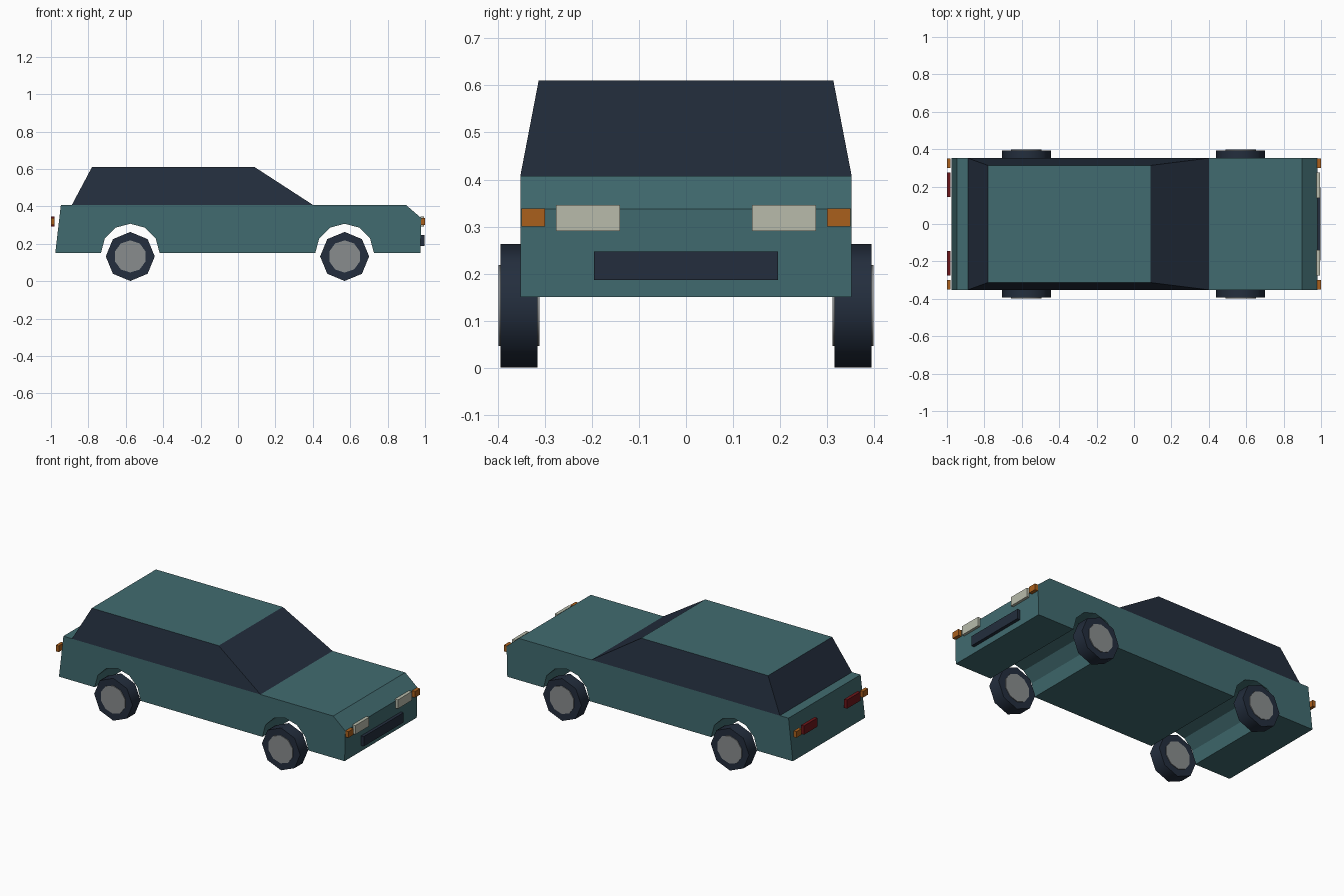
import bpy, bmesh, math
from mathutils import Matrix

cube = bpy.data.objects.get("Cube")
if cube:
    bpy.data.objects.remove(cube, do_unlink=True)


def material(name, rgb):
    m = bpy.data.materials.new(name)
    m.use_nodes = True
    m.diffuse_color = (*rgb, 1)
    bsdf = next(n for n in m.node_tree.nodes if n.type == 'BSDF_PRINCIPLED')
    bsdf.inputs["Base Color"].default_value = (*rgb, 1)
    bsdf.inputs["Roughness"].default_value = 0.8
    return m


teal = material("teal paint", (0.053, 0.148, 0.162))
dark = material("dark navy", (0.017, 0.027, 0.047))
grey = material("hub grey", (0.25, 0.265, 0.27))
cream = material("headlight cream", (0.48, 0.50, 0.41))
amber = material("indicator amber", (0.40, 0.115, 0.012))
red = material("tail light red", (0.15, 0.008, 0.010))


def finish(name, bm, *mats):
    bmesh.ops.recalc_face_normals(bm, faces=bm.faces)
    mesh = bpy.data.meshes.new(name)
    bm.to_mesh(mesh)
    bm.free()
    for m in mats:
        mesh.materials.append(m)
    obj = bpy.data.objects.new(name, mesh)
    bpy.context.collection.objects.link(obj)
    return obj


def box(name, x, y, z, mat):
    """Box from three (min, max) ranges."""
    bm = bmesh.new()
    bmesh.ops.create_cube(bm, size=1)
    for v in bm.verts:
        v.co = [r[0] if c < 0 else r[1] for c, r in zip(v.co, (x, y, z))]
    return finish(name, bm, mat)


def disc(name, radius, width, sides, loc, mat):
    """Cylinder lying along y with one corner pointing up."""
    bm = bmesh.new()
    bmesh.ops.create_cone(bm, cap_ends=True, segments=sides, radius1=radius,
                          radius2=radius, depth=width,
                          matrix=Matrix.Translation(loc) @ Matrix.Rotation(math.pi / 2, 4, 'X'))
    obj = finish(name, bm, mat)
    bpy.ops.object.select_all(action='DESELECT')
    obj.select_set(True)
    bpy.context.view_layer.objects.active = obj
    bpy.ops.object.shade_smooth_by_angle(angle=math.radians(50))
    return obj


HALF_WIDTH, SILL, WAIST = 0.352, 0.15, 0.408
AXLES = {"rear": -0.576, "front": 0.57}

# Lower body: side profile with wheel arches, extruded across the width
profile = [(0.975, SILL), (0.98, 0.337), (0.897, WAIST), (-0.947, WAIST), (-0.977, SILL)]
for cx in AXLES.values():
    for i in range(7):
        a = math.pi - i * math.pi / 6
        profile.append((cx + 0.157 * math.cos(a), SILL + 0.157 * math.sin(a)))
bm = bmesh.new()
side = bm.faces.new([bm.verts.new((x, -HALF_WIDTH, z)) for x, z in profile])
ext = bmesh.ops.extrude_face_region(bm, geom=[side])
for v in ext["geom"]:
    if isinstance(v, bmesh.types.BMVert):
        v.co.y = HALF_WIDTH
finish("body", bm, teal)

# Cabin: tapered block, dark glass with a painted roof
bm = bmesh.new()
bmesh.ops.create_cube(bm, size=1)
for v in bm.verts:
    top = v.co.z > 0
    rear, front = (-0.78, 0.087) if top else (-0.888, 0.4)
    v.co.x = front if v.co.x > 0 else rear
    v.co.y = math.copysign(0.313 if top else HALF_WIDTH, v.co.y)
    v.co.z = 0.611 if top else WAIST
bm.normal_update()
for f in bm.faces:
    f.material_index = 1 if f.normal.z > 0.9 else 0
finish("cabin", bm, dark, teal)

# Wheels, and lights mirrored left and right
for label, s in (("left", 1), ("right", -1)):
    for end, cx in AXLES.items():
        loc = (cx, s * 0.355, 0.132)
        disc(f"{end}_{label}_tyre", 0.131, 0.078, 8, loc, dark)
        disc(f"{end}_{label}_hub", 0.086, 0.087, 10, loc, grey)

    def lamp(name, x, inner, outer, z, mat):
        box(f"{label}_{name}", x, sorted((s * inner, s * outer)), z, mat)

    lamp("headlight", (0.975, 0.995), 0.14, 0.276, (0.291, 0.346), cream)
    lamp("front_indicator", (0.975, 1.0), 0.3, 0.35, (0.3, 0.338), amber)
    lamp("tail_light", (-1.0, -0.98), 0.145, 0.276, (0.291, 0.345), red)
    lamp("rear_indicator", (-1.0, -0.98), 0.3, 0.35, (0.3, 0.338), amber)

# Grille
box("grille", (0.97, 0.996), (-0.195, 0.195), (0.187, 0.247), dark)
